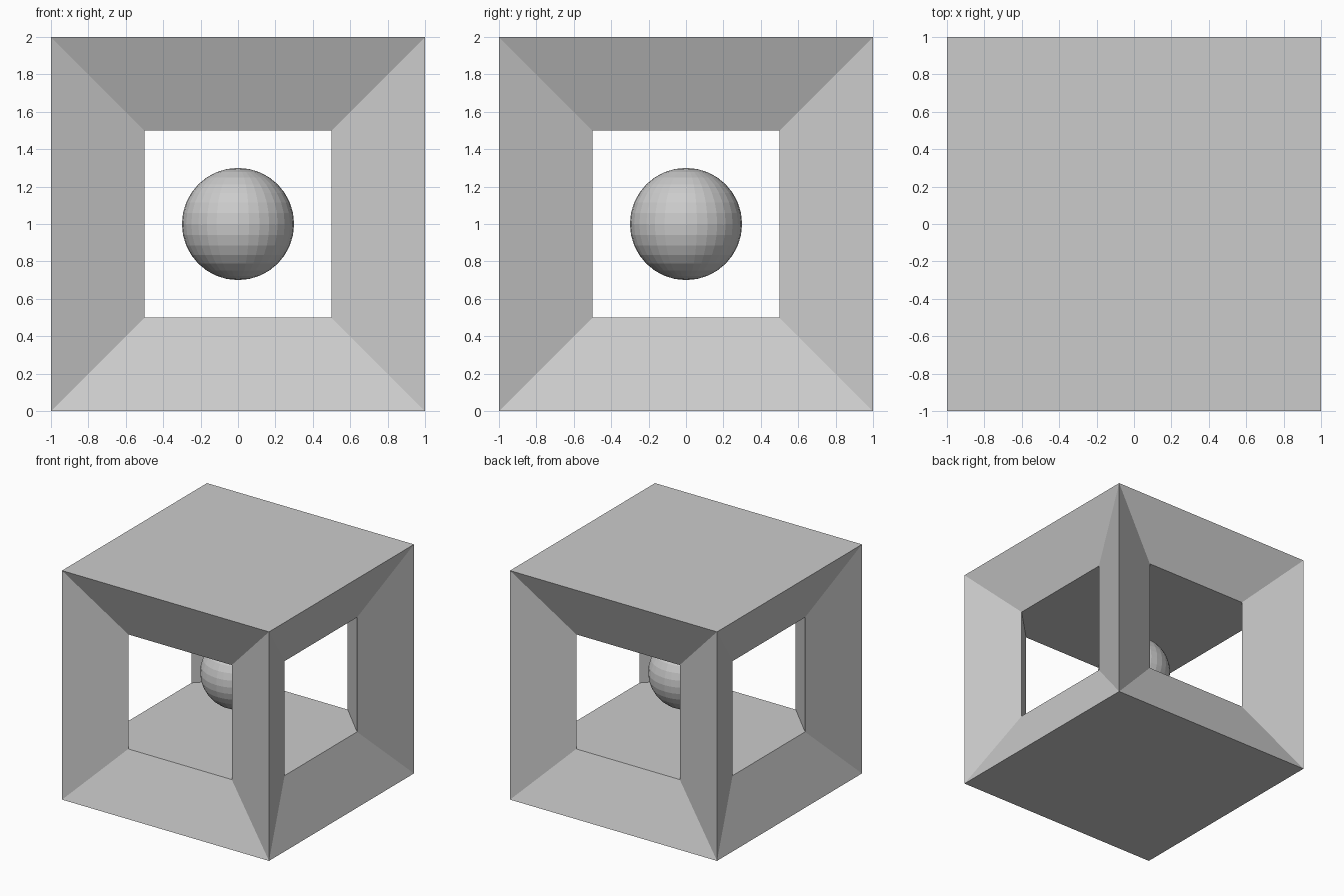
import bpy
import bmesh
from mathutils import Vector

default_cube = bpy.data.objects.get("Cube")
if default_cube:
    bpy.data.objects.remove(default_cube, do_unlink=True)

HALF = 1.0      # half width of the frame
OPENING = 0.5   # half width of each window
DEPTH = 0.2     # how far each window sits inside its side

# One plain grey for everything
grey = bpy.data.materials.new("light_grey")
grey.use_nodes = True
color = (0.6, 0.6, 0.6, 1.0)
grey.diffuse_color = color
grey.node_tree.nodes["Principled BSDF"].inputs["Base Color"].default_value = color


def add_object(name, bm):
    mesh = bpy.data.meshes.new(name)
    bm.to_mesh(mesh)
    bm.free()
    mesh.materials.append(grey)
    obj = bpy.data.objects.new(name, mesh)
    obj.location.z = HALF
    bpy.context.collection.objects.link(obj)
    return obj


# Frame: cube with a recessed window cut in each of its four sides
bm = bmesh.new()
bmesh.ops.create_cube(bm, size=2 * HALF)
sides = [f for f in bm.faces if abs(f.normal.z) < 0.5]
normals = [f.normal.copy() for f in sides]
bmesh.ops.inset_individual(bm, faces=sides, thickness=HALF - OPENING,
                           depth=0, use_even_offset=True)
inner = []
for face, normal in zip(sides, normals):
    for v in face.verts:
        v.co -= normal * DEPTH
        inner.append(v)
bmesh.ops.delete(bm, geom=sides, context='FACES_ONLY')


def ring_order(verts):
    # Sort vertices around the vertical axis
    return sorted(verts, key=lambda v: Vector((1, 0)).angle_signed(v.co.xy))


# Octagonal chamber: floor, ceiling and the chamfered backs of the posts
floor = ring_order([v for v in inner if v.co.z < 0])
ceiling = ring_order([v for v in inner if v.co.z > 0])
bm.faces.new(floor)
bm.faces.new(ceiling)
for i in range(len(floor)):
    a, b, c, d = floor[i - 1], floor[i], ceiling[i], ceiling[i - 1]
    middle = (a.co + b.co) / 2
    if abs(abs(middle.x) - abs(middle.y)) < 0.01:
        bm.faces.new((a, b, c, d))
bmesh.ops.recalc_face_normals(bm, faces=bm.faces)
add_object("window_frame", bm)

# Faceted ball floating in the middle
bm = bmesh.new()
bmesh.ops.create_uvsphere(bm, u_segments=32, v_segments=16, radius=0.3)
add_object("center_ball", bm)
